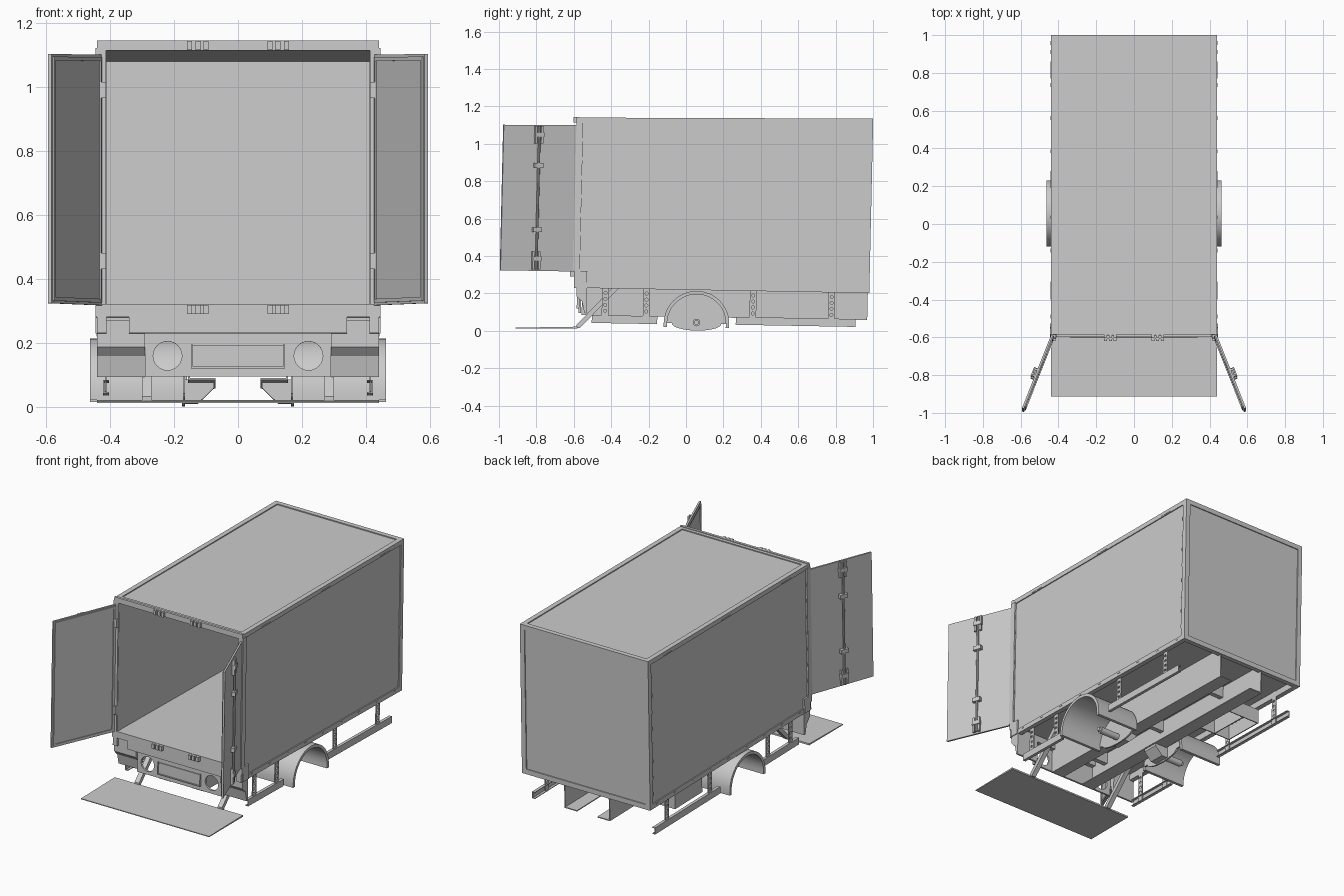
import bpy, bmesh, math
from math import sin, cos, pi

if "Cube" in bpy.data.objects:
    bpy.data.objects.remove(bpy.data.objects["Cube"])


def tilt(p):
    """The body leans back slightly: the rear end sits lower."""
    x, y, z = p
    t = min(max((z - 0.23) / 0.91, 0), 1)
    return (x, y + 0.021 * (z - 0.23) / 0.91, z - 0.018 * (y + 0.6) * (1 - 0.8 * t))


def flat(p):
    return p


def door_map(p):
    """Door space: u along the leaf, v outward, z up."""
    u, v, z = p
    return tilt((0.425 + u * 0.37 + v * 0.929, -0.602 - u * 0.929 + v * 0.37, z))


def finish(name, bm, fn, mirror):
    for v in bm.verts:
        v.co = fn(tuple(v.co))
    bmesh.ops.recalc_face_normals(bm, faces=bm.faces)
    me = bpy.data.meshes.new(name)
    bm.to_mesh(me)
    bm.free()
    ob = bpy.data.objects.new(name, me)
    bpy.context.collection.objects.link(ob)
    if mirror:
        m = ob.modifiers.new("mirror", 'MIRROR')
        m.use_mirror_merge = False
    return ob


def boxes(name, items, mirror=False, fn=tilt):
    bm = bmesh.new()
    for x0, x1, y0, y1, z0, z1 in items:
        for v in bmesh.ops.create_cube(bm, size=1)['verts']:
            v.co = ((x0 + x1) / 2 + v.co.x * (x1 - x0),
                    (y0 + y1) / 2 + v.co.y * (y1 - y0),
                    (z0 + z1) / 2 + v.co.z * (z1 - z0))
    return finish(name, bm, fn, mirror)


def prism(name, pts, x0, x1, mirror=False, fn=tilt):
    """Extrude a y-z outline along x."""
    bm = bmesh.new()
    a = [bm.verts.new((x0, y, z)) for y, z in pts]
    b = [bm.verts.new((x1, y, z)) for y, z in pts]
    bm.faces.new(a)
    bm.faces.new(b[::-1])
    n = len(pts)
    for i in range(n):
        j = (i + 1) % n
        bm.faces.new((a[i], b[i], b[j], a[j]))
    return finish(name, bm, fn, mirror)


def plate(name, rect, holes, depth, place, mirror=False):
    """Flat plate with round holes; place maps (a, b, depth) to xyz."""
    cu = bpy.data.curves.new(name, 'CURVE')
    cu.dimensions, cu.fill_mode, cu.extrude = '2D', 'BOTH', depth / 2
    a0, a1, b0, b1 = rect
    loops = [[(a0, b0), (a1, b0), (a1, b1), (a0, b1)]]
    for a, b, r in holes:
        loops.append([(a + r * cos(i * pi / 12), b + r * sin(i * pi / 12)) for i in range(24)])
    for lp in loops:
        s = cu.splines.new('POLY')
        s.points.add(len(lp) - 1)
        for p, (a, b) in zip(s.points, lp):
            p.co = (a, b, 0, 1)
        s.use_cyclic_u = True
    tmp = bpy.data.objects.new(name + "_tmp", cu)
    bpy.context.collection.objects.link(tmp)
    bpy.context.view_layer.update()
    me = bpy.data.meshes.new_from_object(tmp.evaluated_get(bpy.context.evaluated_depsgraph_get()))
    bpy.data.objects.remove(tmp)
    bm = bmesh.new()
    bm.from_mesh(me)
    bpy.data.meshes.remove(me)
    bmesh.ops.remove_doubles(bm, verts=bm.verts, dist=1e-5)
    return finish(name, bm, lambda p: tilt(place(*p)), mirror)


def rod(name, c, r, length, axis, mirror=False, fn=tilt, seg=20):
    bm = bmesh.new()
    for v in bmesh.ops.create_cone(bm, cap_ends=True, segments=seg, radius1=r, radius2=r, depth=length)['verts']:
        x, y, z = v.co
        o = (z, x, y) if axis == 'X' else (x, y, z)
        v.co = (c[0] + o[0], c[1] + o[1], c[2] + o[2])
    return finish(name, bm, fn, mirror)


# Cargo box: edge frame, recessed panels, floor and roof
boxes("side_frame", [
    (0.41, 0.44, -0.6, 0.98, 0.23, 0.26), (0.41, 0.44, -0.6, 0.98, 1.112, 1.14),
    (0.41, 0.44, -0.6, -0.57, 0.26, 1.112), (0.41, 0.44, 0.95, 0.98, 0.26, 1.112)], True)
boxes("cross_frame", [
    (-0.41, 0.41, 0.95, 0.98, 0.23, 0.26), (-0.41, 0.41, 0.95, 0.98, 1.112, 1.14),
    (-0.41, 0.41, -0.6, -0.57, 1.112, 1.14)])
boxes("side_panel", [(0.412, 0.434, -0.57, 0.95, 0.26, 1.112)], True)
boxes("end_panel", [(-0.41, 0.41, 0.95, 0.974, 0.26, 1.112)])
boxes("floor", [(-0.412, 0.412, -0.59, 0.95, 0.27, 0.32)])
prism("roof", [(-0.575, 1.112), (0.95, 1.086), (0.95, 1.134), (-0.575, 1.134)], -0.412, 0.412)

# Door opening: header, posts, sill with corner steps
boxes("door_header", [(-0.44, 0.44, -0.606, -0.59, 1.112, 1.144)])
boxes("door_post", [(0.412, 0.445, -0.606, -0.57, 0.32, 1.12)], True)
boxes("door_sill", [(-0.445, 0.445, -0.6, -0.53, 0.28, 0.32), (-0.34, 0.34, -0.6, -0.53, 0.23, 0.28),
                    (0.34, 0.445, -0.585, -0.53, 0.23, 0.28), (-0.445, -0.34, -0.585, -0.53, 0.23, 0.28)])
boxes("lock_keeper", [(x, x + 0.016, -0.622, -0.6, z, z + 0.028)
                      for z in (1.114, 0.29) for x in (0.092, 0.116, 0.144)] +
      [(0.092, 0.16, -0.61, -0.6, z, z + 0.028) for z in (1.114, 0.29)], True)
boxes("door_hinge", [(0.412, 0.432, -0.622, -0.6, z, z + 0.05) for z in (0.43, 0.965)], True)

# Rivet marks along the side frame
marks = [(0.439, 0.442, y, y + 0.09, 1.117, 1.122) for y in (-0.42, 0.17, 0.75)]
marks += [(0.439, 0.442, -0.5 + i * 0.175, -0.48 + i * 0.175, 0.246, 0.251) for i in range(9)]
marks += [(0.439, 0.442, y, y + 0.005, 0.31 + i * 0.1, 0.33 + i * 0.1)
          for y in (-0.57, 0.945) for i in range(8)]
boxes("frame_marks", marks, True)

# Open doors with seals and lock rods
boxes("door_leaf", [(0, 0.426, 0, 0.011, 0.317, 1.1)], True, door_map)
boxes("door_seal", [(0.01, 0.416, -0.005, 0, 0.325, 0.337), (0.01, 0.416, -0.005, 0, 1.08, 1.092),
                    (0.01, 0.022, -0.005, 0, 0.337, 1.08), (0.404, 0.416, -0.005, 0, 0.337, 1.08)],
      True, door_map)
rod("lock_rod", (0.225, 0.022, 0.71), 0.007, 0.77, 'Z', True, door_map, 10)
boxes("lock_brackets",
      [(u, u + 0.012, 0.01, 0.026, z, z + 0.095) for u in (0.203, 0.237) for z in (0.325, 1.0)] +
      [(0.2, 0.25, 0.01, 0.032, z, z + 0.025) for z in (0.37, 0.525, 0.87, 1.035)], True, door_map)

# Bumper, lamp corners, number board
plate("bumper", (-0.29, 0.29, 0.095, 0.23), [(-0.22, 0.16, 0.045), (0.22, 0.16, 0.045)], 0.012,
      lambda a, b, d: (a, -0.565 + d, b))
prism("lamp_corner", [(-0.585, 0.23), (-0.585, 0.187), (-0.56, 0.16), (-0.555, 0.16),
                      (-0.54, 0.095), (-0.528, 0.095), (-0.528, 0.23)], 0.29, 0.44, True)
boxes("number_board", [(-0.142, 0.142, -0.576, -0.57, 0.125, 0.192),
                       (-0.146, -0.14, -0.582, -0.57, 0.125, 0.195), (0.14, 0.146, -0.582, -0.57, 0.125, 0.195),
                       (-0.146, 0.146, -0.582, -0.57, 0.12, 0.126)])

# Chassis channels and cross members
boxes("chassis_rail", [(0.15, 0.156, -0.555, 0.972, 0.085, 0.27), (0.07, 0.15, -0.555, 0.972, 0.085, 0.091)], True)
boxes("cross_members", [(-0.15, 0.15, y, y + 0.03, 0.2, 0.27) for y in (-0.45, 0.06, 0.6)])
boxes("side_cradle", [(-0.39, -0.16, 0.4, 0.406, 0.1, 0.19), (-0.39, -0.16, 0.66, 0.666, 0.1, 0.19),
                      (-0.39, -0.384, 0.4, 0.666, 0.1, 0.19), (-0.28, -0.274, 0.4, 0.666, 0.1, 0.19)])

# Side guards: open channels on perforated hangers
rails = []
for y0, y1, z in ((-0.5, -0.15, 0.044), (0.27, 0.91, 0.048)):
    rails += [(0.417, 0.422, y0, y1, z, z + 0.042), (0.403, 0.417, y0, y1, z, z + 0.004),
              (0.403, 0.417, y0, y1, z + 0.038, z + 0.042)]
boxes("side_guard", rails, True)
for i, y in enumerate((-0.43, -0.21, 0.36, 0.78)):
    plate(f"guard_hanger_{i + 1}", (y - 0.018, y + 0.018, 0.05, 0.27),
          [(y, 0.11 + k * 0.032, 0.008) for k in range(4)], 0.006,
          lambda a, b, d: (0.413 + d, a, b), True)

# Wheel arches with inner wall and axle stub
def arc(r, a0, a1, n=24, rz=None, cz=0.05):
    return [(0.06 + r * cos(a0 + (a1 - a0) * i / n), cz + (rz or r) * sin(a0 + (a1 - a0) * i / n))
            for i in range(n + 1)]

arch = ([(0.235, 0.03)] + arc(0.175, 0, pi) + [(-0.115, 0.03), (-0.097, 0.03)]
        + arc(0.157, pi, 0) + [(0.217, 0.03)])
prism("wheel_arch", arch, 0.17, 0.462, True)
prism("arch_inner_wall", arc(0.16, 0, pi) + arc(0.132, pi, 2 * pi, rz=0.037), 0.165, 0.175, True)
rod("axle_stub", (0.23, 0.06, 0.056), 0.02, 0.15, 'X', True)
rod("axle_cap", (0.31, 0.06, 0.056), 0.012, 0.02, 'X', True)

# Axle gusset between channel and arch
bm = bmesh.new()
g = [[bm.verts.new((x, y, z)) for x, z in ((0.165, 0.022), (0.125, 0.022), (0.075, 0.07), (0.075, 0.096), (0.165, 0.096))]
     for y in (0.01, 0.11)]
bm.faces.new(g[0])
bm.faces.new(g[1][::-1])
for i in range(5):
    bm.faces.new((g[0][i], g[1][i], g[1][(i + 1) % 5], g[0][(i + 1) % 5]))
finish("axle_gusset", bm, tilt, True)

# Tail lift platform and arms
prism("lift_platform", [(-0.912, 0.012), (-0.58, 0.012), (-0.58, 0.022), (-0.912, 0.017)], -0.44, 0.44, fn=flat)
prism("lift_arm", [(-0.585, 0.014), (-0.57, 0.014), (-0.36, 0.225), (-0.36, 0.25), (-0.375, 0.25), (-0.585, 0.032)],
      0.27, 0.3, True, fn=flat)

# Smooth the round parts, keep hard edges
bpy.ops.object.select_all(action='DESELECT')
for ob in bpy.context.scene.objects:
    ob.select_set(True)
    bpy.context.view_layer.objects.active = ob
bpy.ops.object.shade_smooth_by_angle(angle=math.radians(30))
